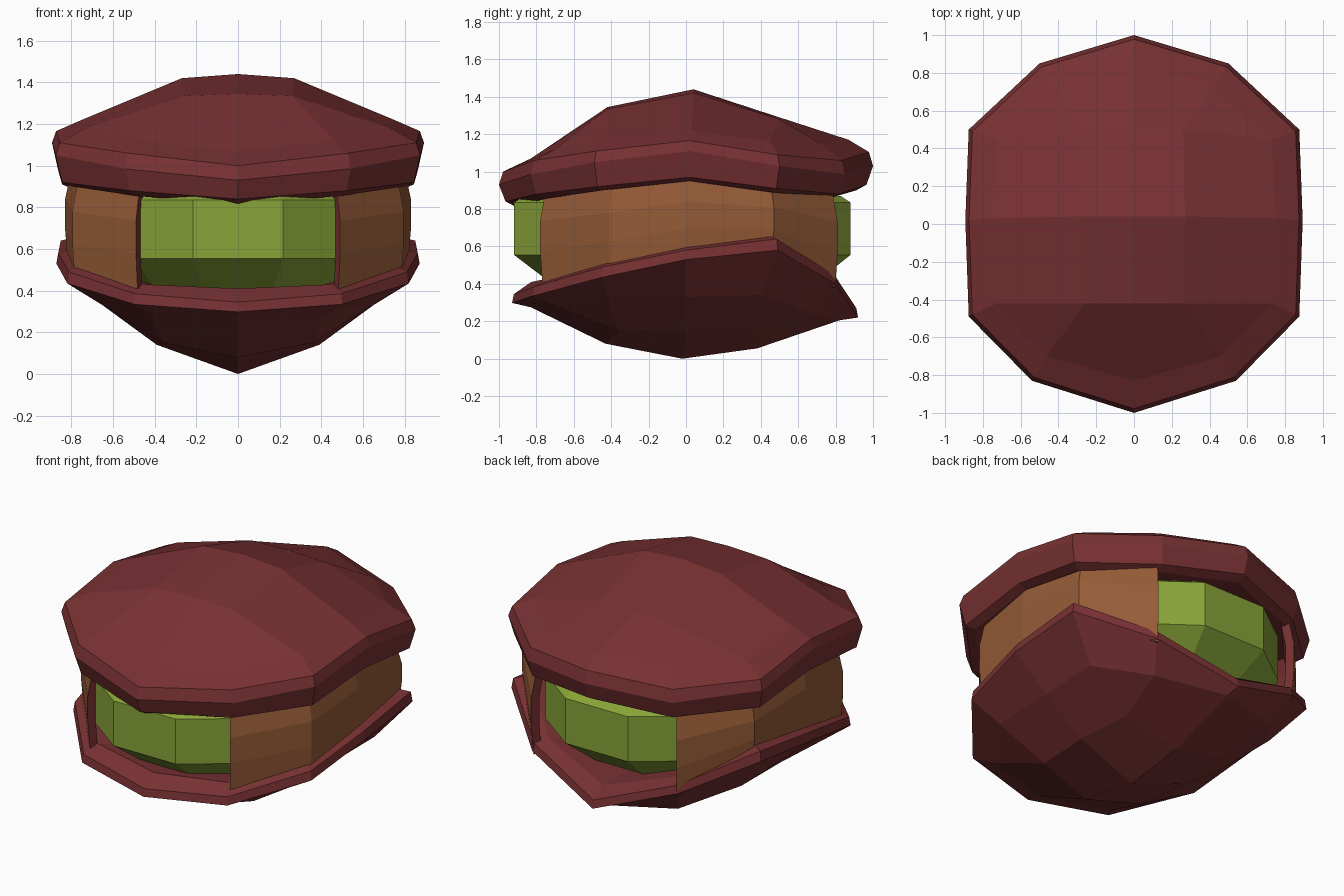
import bpy, bmesh

if "Cube" in bpy.data.objects:
    bpy.data.objects.remove(bpy.data.objects["Cube"])


def material(name, rgb):
    m = bpy.data.materials.new(name)
    m.diffuse_color = (*rgb, 1)
    m.use_nodes = True
    m.node_tree.nodes["Principled BSDF"].inputs["Base Color"].default_value = m.diffuse_color
    return m


RED = material("dark red shell", (0.185, 0.030, 0.032))
BROWN = material("warm brown", (0.30, 0.105, 0.038))
GREEN = material("leaf green", (0.25, 0.37, 0.040))


def finish(name, bm, mats):
    """Mirror the +x half, weld the seam and make an object."""
    geo = bm.verts[:] + bm.edges[:] + bm.faces[:]
    dup = bmesh.ops.duplicate(bm, geom=geo)["geom"]
    for v in dup:
        if isinstance(v, bmesh.types.BMVert):
            v.co.x *= -1
    bmesh.ops.remove_doubles(bm, verts=bm.verts[:], dist=0.0005)
    bmesh.ops.recalc_face_normals(bm, faces=bm.faces[:])
    me = bpy.data.meshes.new(name)
    bm.to_mesh(me)
    bm.free()
    for m in mats:
        me.materials.append(m)
    ob = bpy.data.objects.new(name, me)
    bpy.context.collection.objects.link(ob)
    return ob


def bridge(bm, a, b, mat=0):
    for i in range(len(a) - 1):
        bm.faces.new((a[i], a[i + 1], b[i + 1], b[i])).material_index = mat


def ring(bm, outline, zs, s=1.0):
    return [bm.verts.new((x * s, y * s, z)) for (x, y), z in zip(outline, zs)]


def shell(name, rim, inner, crown, hollow_z):
    """rim: (outline, heights, scale) rings from the dome edge to the mouth edge."""
    bm = bmesh.new()
    rings = [ring(bm, *r) for r in rim]
    for a, b in zip(rings, rings[1:]):
        bridge(bm, a, b)
    # hollow behind the mouth edge
    mid = bm.verts.new((0, 0, hollow_z))
    for i in range(6):
        bm.faces.new((rings[-1][i], rings[-1][i + 1], mid))
    # faceted dome
    q = [bm.verts.new(p) for p in inner]
    bridge(bm, rings[0], q)
    c1, C1, c2, C2, c3, C3 = [bm.verts.new(p) for p in crown]
    for f in ((q[0], q[1], C1, c1), (q[1], q[2], C1), (q[2], q[3], C2, C1),
              (q[3], q[4], C3, C2), (q[4], q[5], C3), (q[5], q[6], c3, C3),
              (c1, C1, C2, c2), (c2, C2, C3, c3)):
        bm.faces.new(f)
    return finish(name, bm, [RED])


# upper shell
top = [(0, -1), (.54, -.83), (.875, -.49), (.893, .02), (.875, .5), (.5, .85), (0, 1)]
shell("upper_shell",
      [(top, (1.0, 1.06, 1.11, 1.166, 1.09, 1.06, 1.105), .978),
       (top, (.93, .985, 1.05, 1.11, 1.03, .985, 1.03), 1.0),
       (top, (.84, .88, .92, .97, .91, .88, .93), .965),
       (top, (.812, .855, .90, .95, .89, .86, .90), .91)],
      [(0, -.83, 1.07), (.46, -.70, 1.12), (.73, -.42, 1.18), (.75, .03, 1.22),
       (.73, .45, 1.16), (.42, .72, 1.15), (0, .87, 1.17)],
      [(0, -.42, 1.345), (.26, -.42, 1.335), (0, .04, 1.44), (.27, .04, 1.42),
       (0, .5, 1.29), (.26, .5, 1.28)], 1.0)

# lower shell
low = [(0, -.93), (.5, -.82), (.82, -.45), (.872, 0), (.86, .49), (.5, .80), (0, .92)]
shell("lower_shell",
      [(low, (.298, .335, .435, .53, .58, .40, .22), 1.0),
       (low, (.345, .385, .49, .58, .64, .45, .27), .99),
       (low, (.41, .43, .53, .61, .66, .46, .33), .89)],
      [(0, -.83, .275), (.42, -.72, .29), (.64, -.42, .33), (.65, 0, .33),
       (.66, .40, .34), (.42, .68, .24), (0, .82, .205)],
      [(0, -.43, .08), (.36, -.36, .15), (0, -.02, 0), (.39, 0, .14),
       (0, .38, .055), (.35, .34, .15)], .33)

# brown side walls, red on the inside and on the ends
bm = bmesh.new()
path = [(.49, -.78), (.795, -.41), (.83, 0), (.80, .47), (.5, .81)]
bottom = (.41, .46, .54, .57, .38)
height = (.89, .93, .98, .92, .90)
outer, liner = [], []
for t, s in ((0, .985), (.35, 1), (.68, 1), (1, .965)):
    zs = [b + (h - b) * t for b, h in zip(bottom, height)]
    outer.append(ring(bm, path, zs, s))
    liner.append(ring(bm, [(x * .955, y * .94) for x, y in path], zs, s))
for k in range(3):
    bridge(bm, outer[k], outer[k + 1], 0)
    bridge(bm, liner[k], liner[k + 1], 1)
for i in (0, -1):
    bridge(bm, [r[i] for r in outer], [r[i] for r in liner], 1)
for k in (0, -1):
    bridge(bm, outer[k], liner[k], 1)
finish("side_walls", bm, [BROWN, RED])

# green body between the shells
bm = bmesh.new()
body = [(0, -.92), (.215, -.92), (.50, -.71), (.68, -.3), (.68, .3), (.50, .67),
        (.215, .88), (0, .88)]
levels = [ring(bm, body, [z] * 8, s) for z, s in ((.38, .75), (.555, 1), (.835, 1), (.87, .94))]
for a, b in zip(levels, levels[1:]):
    bridge(bm, a, b)
bm.faces.new(levels[0])
bm.faces.new(levels[-1])
finish("green_body", bm, [GREEN])
